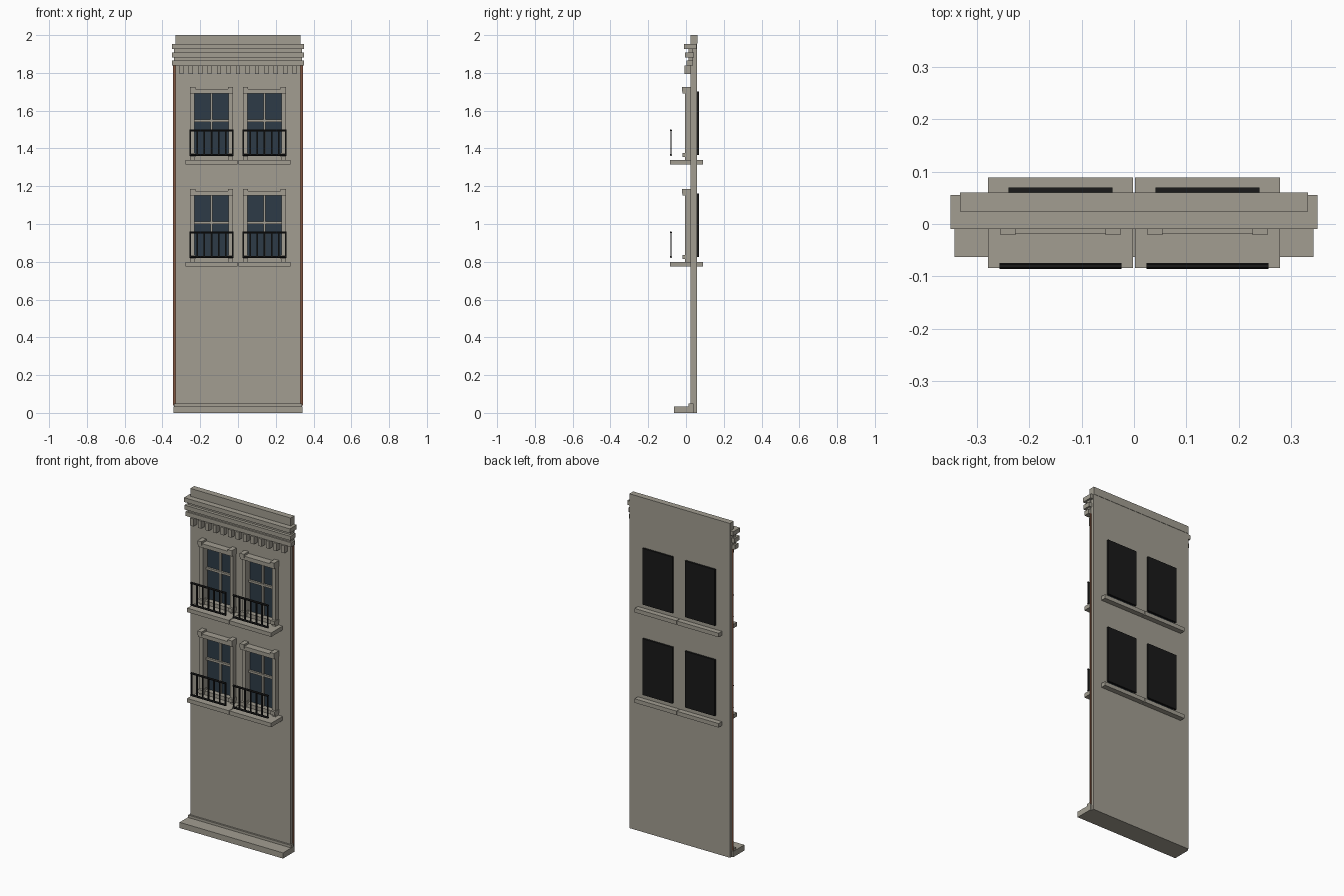
import bpy, bmesh
from mathutils import Matrix, Vector

cube = bpy.data.objects.get("Cube")
if cube:
    bpy.data.objects.remove(cube, do_unlink=True)


def material(name, rgb):
    m = bpy.data.materials.new(name)
    m.use_nodes = True
    m.diffuse_color = (*rgb, 1)
    m.node_tree.nodes["Principled BSDF"].inputs["Base Color"].default_value = (*rgb, 1)
    return m


stone = material("grey stone", (0.36, 0.34, 0.285))
glass_blue = material("dark blue glass", (0.026, 0.044, 0.063))
black = material("black iron", (0.01, 0.01, 0.01))
brick = material("brown brick", (0.22, 0.09, 0.05))


def finish(name, bm, mat):
    bmesh.ops.recalc_face_normals(bm, faces=bm.faces)
    mesh = bpy.data.meshes.new(name)
    bm.to_mesh(mesh)
    bm.free()
    mesh.materials.append(mat)
    obj = bpy.data.objects.new(name, mesh)
    bpy.context.collection.objects.link(obj)
    return obj


def add_box(bm, x0, x1, y0, y1, z0, z1):
    lo, hi = Vector((x0, y0, z0)), Vector((x1, y1, z1))
    m = Matrix.Translation((lo + hi) / 2) @ Matrix.Diagonal((*(hi - lo), 1))
    bmesh.ops.create_cube(bm, size=1, matrix=m)


def boxes(name, mat, items):
    bm = bmesh.new()
    for item in items:
        add_box(bm, *item)
    return finish(name, bm, mat)


COLUMNS = {"right": -0.14, "left": 0.14}
FLOORS = {"lower": 0.80, "upper": 1.34}
HALF = 0.09            # half width of a window opening
LOW, HIGH = 0.022, 0.35  # opening height above the sill top
FRONT, BACK = 0.024, 0.058

# Wall with four window openings
xs = [-0.332, 0.332] + [c + s * HALF for c in COLUMNS.values() for s in (-1, 1)]
zs = [0, 1.955] + [f + h for f in FLOORS.values() for h in (LOW, HIGH)]
xs.sort()
zs.sort()
bm = bmesh.new()
grid = [[bm.verts.new((x, FRONT, z)) for z in zs] for x in xs]
for i in range(len(xs) - 1):
    for j in range(len(zs) - 1):
        if not (i % 2 and j % 2):
            bm.faces.new((grid[i][j], grid[i + 1][j], grid[i + 1][j + 1], grid[i][j + 1]))
ext = bmesh.ops.extrude_face_region(bm, geom=bm.faces[:], use_keep_orig=True)
bmesh.ops.translate(bm, vec=(0, BACK - FRONT, 0),
                    verts=[v for v in ext["geom"] if isinstance(v, bmesh.types.BMVert)])
finish("wall", bm, stone)

# Parapet, cornice, base and side strips
boxes("parapet", stone, [(-0.332, 0.332, FRONT, 0.06, 1.955, 2.0)])
boxes("cornice_core", stone, [(-0.34, 0.34, 0.012, 0.037, 1.84, 1.94)])
for i, (y0, y1, z) in enumerate([(0.003, 0.038, 1.839), (-0.006, 0.043, 1.881),
                                 (-0.01, 0.055, 1.927)]):
    boxes(f"cornice_ledge_{i + 1}", stone, [(-0.35, 0.35, y0, y1, z, z + 0.026)])
boxes("dentils", stone, [(x - 0.011, x + 0.011, -0.007, FRONT, 1.795, 1.84)
                         for x in [(k - 6) * 0.05 for k in range(13)]])
boxes("base_step", stone, [(-0.342, 0.342, -0.063, 0.043, 0, 0.034)])
boxes("base_lip", stone, [(-0.34, 0.34, 0.014, 0.04, 0.034, 0.049)])
boxes("side_strips", brick, [(s * 0.337 - 0.006, s * 0.337 + 0.006, 0.039, 0.041, 0.04, 1.84)
                             for s in (-1, 1)])


def railing(name, cx, z):
    bm = bmesh.new()
    half, y = 0.1165, -0.08
    # Hexagonal top and bottom rails
    for h in (0.026, 0.156):
        m = Matrix.Translation((cx, y, z + h)) @ Matrix.Rotation(1.5708, 4, "Y")
        bmesh.ops.create_cone(bm, cap_ends=True, segments=6, radius1=0.006,
                              radius2=0.006, depth=2 * half, matrix=m)
    # Upright bars
    for k in range(7):
        x = cx + (k - 3) * (half - 0.004) / 3
        add_box(bm, x - 0.004, x + 0.004, y - 0.003, y + 0.003, z + 0.026, z + 0.156)
    finish(name, bm, black)


def window(tag, cx, z):
    boxes("sill_" + tag, stone, [(cx - 0.138, cx + 0.138, -0.084, 0.089, z - 0.024, z)])
    # Surround: jambs, lintel, bottom rail and corner blocks
    parts = [(cx - 0.113, cx + 0.113, -0.018, FRONT, z + HIGH, z + 0.374),
             (cx - HALF, cx + HALF, 0.01, 0.04, z, z + LOW)]
    for s in (-1, 1):
        x = cx + s * 0.1
        parts += [(x - 0.011, x + 0.011, -0.004, FRONT, z, z + 0.36),
                  (x - 0.014, x + 0.014, -0.021, FRONT, z + 0.362, z + 0.386),
                  (x - 0.014, x + 0.014, -0.018, FRONT, z + 0.014, z + 0.036)]
    boxes("surround_" + tag, stone, parts)
    # Glazing, bars and dark backing
    boxes("glass_" + tag, glass_blue,
          [(cx - HALF, cx + HALF, 0.04, 0.05, z + LOW, z + HIGH)])
    boxes("glazing_bars_" + tag, stone,
          [(cx - 0.006, cx + 0.006, 0.03, 0.041, z + LOW, z + HIGH),
           (cx - HALF, cx + HALF, 0.028, 0.041, z + 0.2, z + 0.213)])
    boxes("backing_" + tag, black,
          [(cx - 0.099, cx + 0.099, 0.0585, 0.07, z + 0.026, z + 0.362)])
    railing("railing_" + tag, cx, z)


for floor, z in FLOORS.items():
    for side, cx in COLUMNS.items():
        window(f"{floor}_{side}", cx, z)
